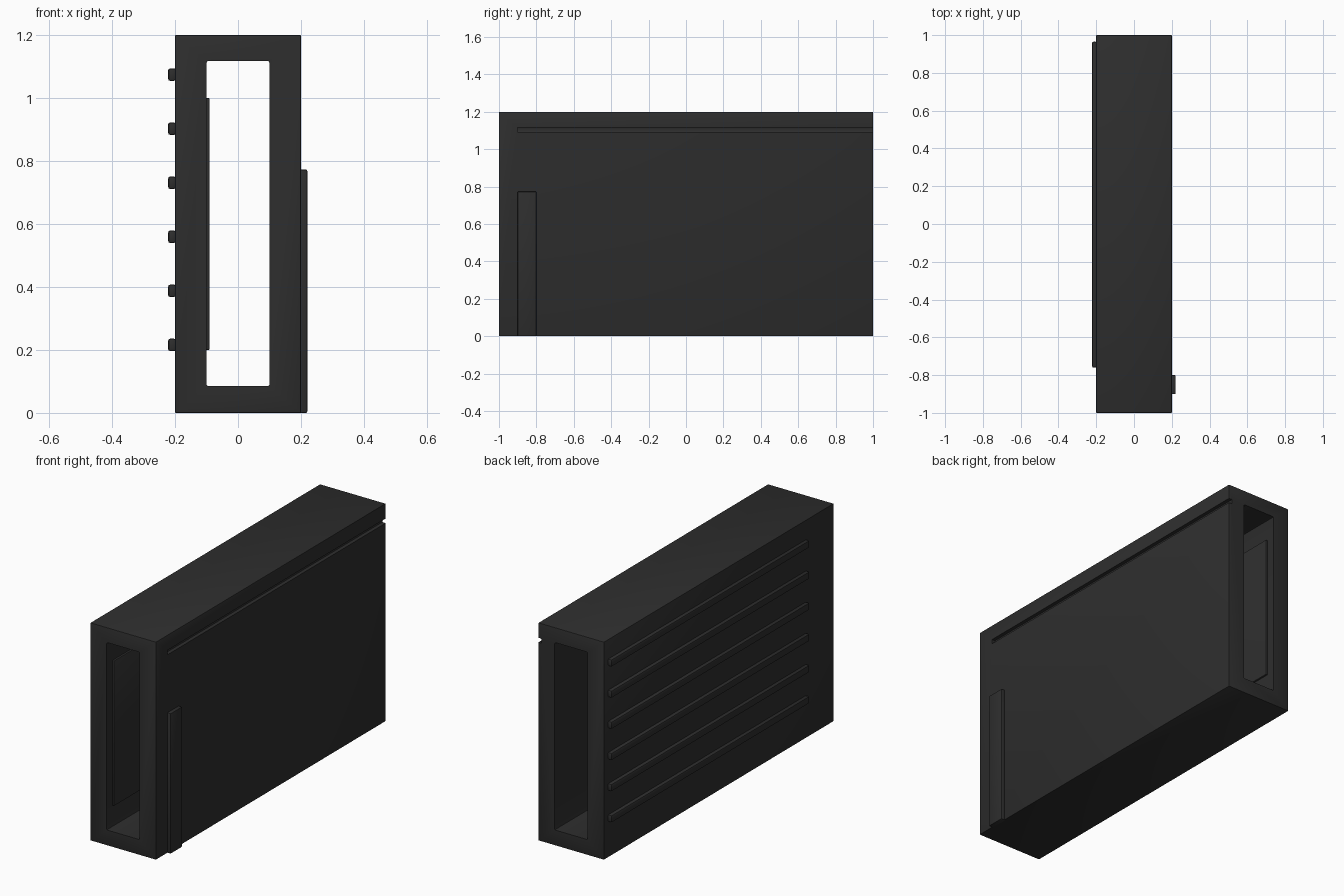
import bpy
import bmesh

if "Cube" in bpy.data.objects:
    bpy.data.objects.remove(bpy.data.objects["Cube"])

# Single dark finish for the whole model
COLOR = (0.027, 0.027, 0.027, 1)
black = bpy.data.materials.new("matte_black")
black.use_nodes = True
black.diffuse_color = COLOR
shader = black.node_tree.nodes["Principled BSDF"]
shader.inputs["Base Color"].default_value = COLOR
shader.inputs["Roughness"].default_value = 0.8


def box(name, low, high, bevel=0.0, edge_filter=None):
    """Box between two corners, with optionally softened edges."""
    bm = bmesh.new()
    bmesh.ops.create_cube(bm, size=1)
    for v in bm.verts:
        v.co = [(a + b) / 2 + c * (b - a) for a, b, c in zip(low, high, v.co)]
    if bevel:
        edges = [e for e in bm.edges if edge_filter is None or edge_filter(e)]
        bmesh.ops.bevel(bm, geom=edges, offset=bevel, segments=2,
                        profile=0.5, affect='EDGES')
    mesh = bpy.data.meshes.new(name)
    bm.to_mesh(mesh)
    bm.free()
    mesh.materials.append(black)
    obj = bpy.data.objects.new(name, mesh)
    bpy.context.collection.objects.link(obj)
    return obj


def cut(target, cutter):
    """Subtract a cutter from the target, then discard the cutter."""
    cutter.hide_render = True
    mod = target.modifiers.new("cut", 'BOOLEAN')
    mod.operation = 'DIFFERENCE'
    mod.solver = 'EXACT'
    mod.object = cutter
    bpy.context.view_layer.objects.active = target
    bpy.ops.object.modifier_apply(modifier=mod.name)
    bpy.data.objects.remove(cutter)


def runs_along_y(edge):
    a, b = edge.verts
    return abs(a.co.y - b.co.y) > 0.1


# Hollow rectangular sleeve, open front and back
body = box("sleeve_body", (-0.2, -1, 0), (0.2, 1, 1.2), 0.003)
cut(body, box("opening_cutter", (-0.1, -1.2, 0.085), (0.1, 1.2, 1.118),
              0.006, runs_along_y))

# Long groove near the top of the left side, running out at the back
cut(body, box("groove_cutter", (0.18, -0.9, 1.092), (0.25, 1.2, 1.117),
              0.004, runs_along_y))

# Upright strip on the left side near the front
box("side_strip", (0.19, -0.9, 0), (0.22, -0.8, 0.773), 0.004)

# Thin lining panel on the inner right wall
box("inner_panel", (-0.11, -0.95, 0.2), (-0.09, 0.95, 1.0), 0.003)

# Horizontal grip ribs on the right side
for i in range(6):
    z = 0.216 + i * 0.1717
    box(f"grip_rib_{i + 1}", (-0.222, -0.76, z - 0.02),
        (-0.197, 0.965, z + 0.02), 0.007)

# Smooth the softened edges only
bpy.ops.object.select_all(action='DESELECT')
for obj in bpy.context.collection.objects:
    if obj.type == 'MESH' and black.name in obj.data.materials:
        obj.select_set(True)
        bpy.context.view_layer.objects.active = obj
bpy.ops.object.shade_smooth_by_angle()
